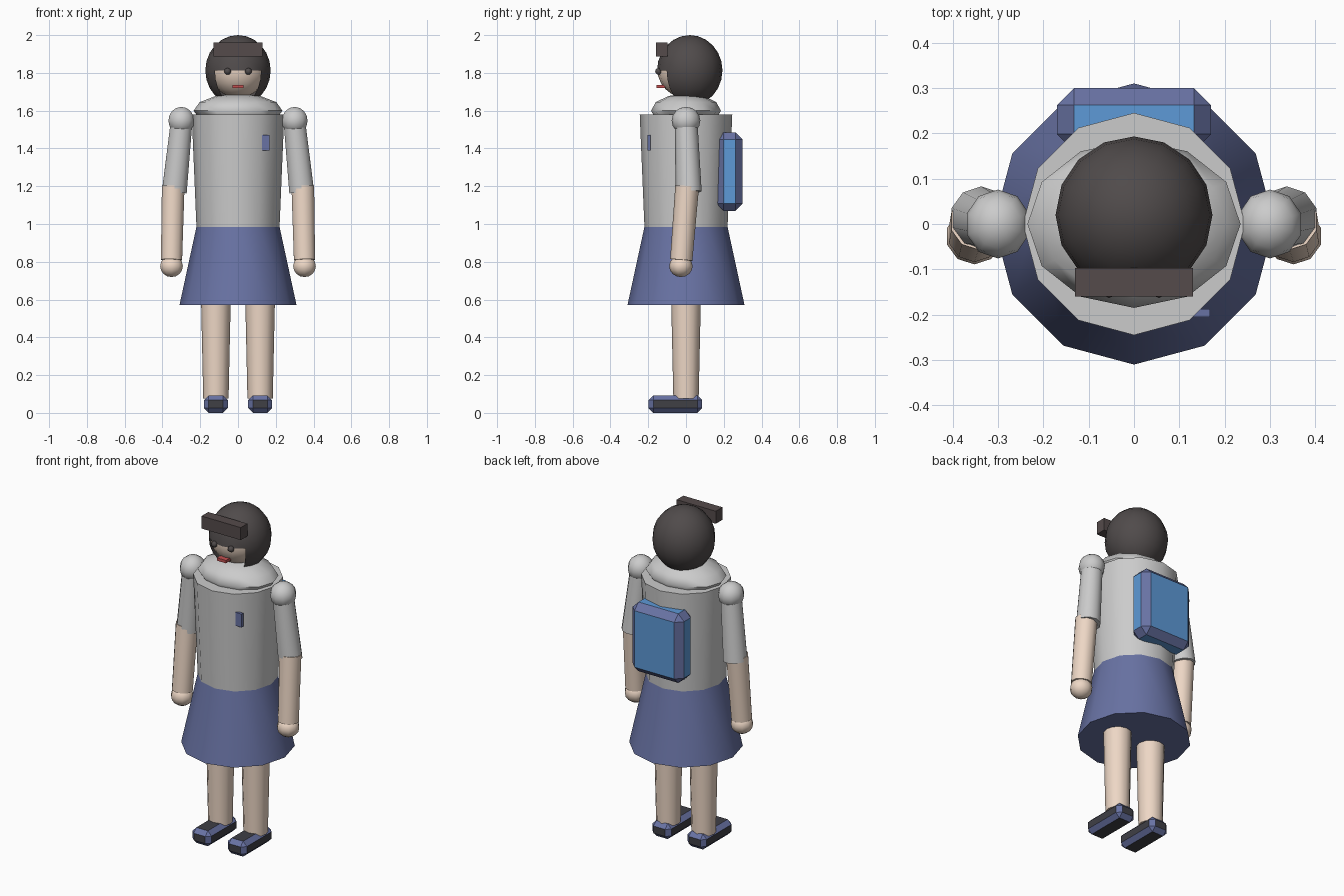
import bpy, bmesh, math
from mathutils import Vector

if "Cube" in bpy.data.objects:
    bpy.data.objects.remove(bpy.data.objects["Cube"])


def mat(name, r, g, b):
    m = bpy.data.materials.new(name)
    m.diffuse_color = (r, g, b, 1)
    m.use_nodes = True
    m.node_tree.nodes["Principled BSDF"].inputs["Base Color"].default_value = m.diffuse_color
    return m


NAVY = mat("navy", .14, .17, .37)
BLUE = mat("blue", .11, .32, .68)
SKIN = mat("skin", .85, .68, .56)
DARK = mat("dark_hair", .08, .07, .07)
BROWN = mat("brown_hair", .09, .07, .07)
SOLE = mat("shoe_dark", .05, .05, .06)
RED = mat("red", .55, .08, .08)


def finish(name, m, angle=None):
    ob = bpy.context.object
    ob.name = name
    if m:
        ob.data.materials.append(m)
    if angle:
        bpy.ops.object.transform_apply(location=False, rotation=True, scale=True)
        bpy.ops.object.shade_smooth_by_angle(angle=math.radians(angle))
    return ob


def ball(name, loc, size, m=None, seg=12, rings=8):
    bpy.ops.mesh.primitive_uv_sphere_add(segments=seg, ring_count=rings, radius=1, location=loc)
    bpy.context.object.scale = size
    return finish(name, m, 60)


def limb(name, a, b, ra, rb, m=None, seg=10):
    # tapered cylinder from a (radius ra) up to b (radius rb)
    a, b = Vector(a), Vector(b)
    d = b - a
    bpy.ops.mesh.primitive_cone_add(vertices=seg, radius1=ra, radius2=rb, depth=d.length,
                                    location=(a + b) / 2)
    ob = bpy.context.object
    ob.rotation_mode = 'QUATERNION'
    ob.rotation_quaternion = Vector((0, 0, 1)).rotation_difference(d)
    return finish(name, m, 50)


def box(name, lo, hi, m, bevel=0, edge=None):
    lo, hi = Vector(lo), Vector(hi)
    bpy.ops.mesh.primitive_cube_add(size=1, location=(lo + hi) / 2)
    bpy.context.object.scale = hi - lo
    bpy.ops.object.transform_apply(location=False, rotation=False, scale=True)
    ob = finish(name, m)
    if bevel:
        # chamfered edges take the second material
        ob.data.materials.append(edge)
        mod = ob.modifiers.new("chamfer", 'BEVEL')
        mod.width = bevel
        mod.segments = 1
        mod.material = 1
    return ob


# clothing
limb("skirt", (0, 0, .57), (0, 0, .985), .31, .22, NAVY, 12)
limb("shirt", (0, 0, .985), (0, 0, 1.58), .22, .245, None, 12)
ball("collar", (0, 0, 1.60), (.235, .185, .09), None, 12, 6)
box("pocket_badge", (.127, -.205, 1.39), (.168, -.188, 1.47), NAVY)
box("backpack", (-.17, .16, 1.07), (.17, .30, 1.485), BLUE, .038, NAVY)

# head and face
ball("head", (0, 0, 1.82), (.152, .152, .152), SKIN, 16, 12)
box("mouth", (-.03, -.157, 1.72), (.03, -.10, 1.737), RED)

# hair cap, opened over the lower front for the face
hair = ball("hair", (0, .02, 1.813), (.173, .173, .187), DARK, 16, 12)
bm = bmesh.new()
bm.from_mesh(hair.data)
face = [f for f in bm.faces
        if f.calc_center_median().z < 0
        and f.calc_center_median().y < -abs(f.calc_center_median().x)]
bmesh.ops.delete(bm, geom=face, context='FACES')
bm.to_mesh(hair.data)
bm.free()
box("fringe", (-.13, -.16, 1.887), (.13, -.097, 1.962), BROWN)

# paired parts
for side, s in (("left", 1), ("right", -1)):
    ball(side + "_eye", (s * .055, -.145, 1.808), (.018, .018, .018), DARK, 8, 6)
    ball(side + "_shoulder", (s * .30, 0, 1.547), (.072, .076, .073), None, 10, 8)
    limb(side + "_sleeve", (s * .337, .014, 1.17), (s * .298, 0, 1.55), .069, .06)
    limb(side + "_forearm", (s * .352, -.025, .81), (s * .343, .006, 1.20), .059, .063, SKIN)
    ball(side + "_hand", (s * .352, -.027, .777), (.063, .062, .058), SKIN, 10, 8)
    limb(side + "_leg", (s * .117, 0, .075), (s * .117, 0, .62), .067, .079, SKIN, 12)
    box(side + "_shoe", (s * .117 - .063, -.198, 0), (s * .117 + .063, .086, .092),
        SOLE, .025, NAVY)
